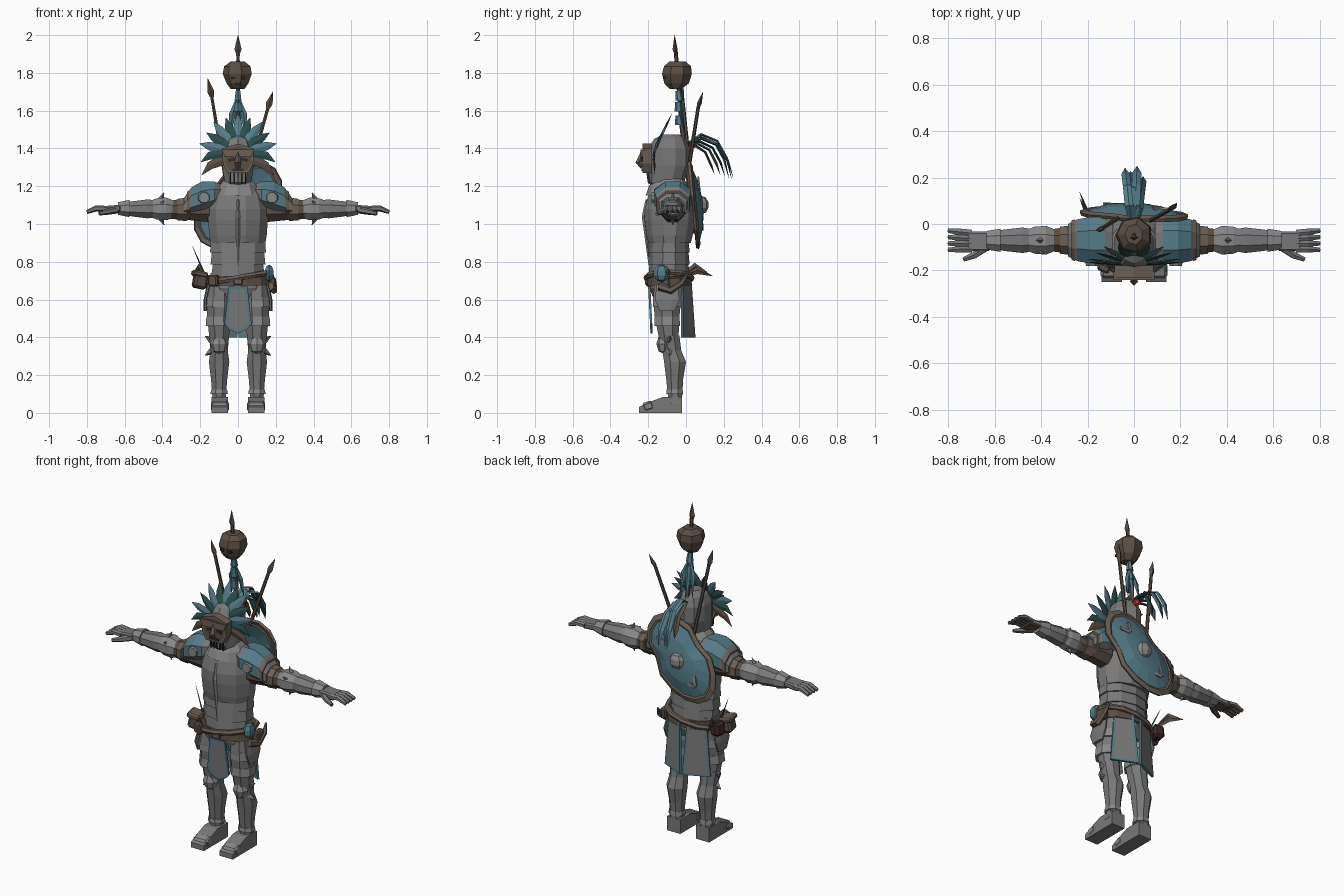
import bpy, bmesh, math
from mathutils import Vector, Matrix, Euler

if "Cube" in bpy.data.objects:
    bpy.data.objects.remove(bpy.data.objects["Cube"])

def mat(name, rgb):
    m = bpy.data.materials.new(name)
    m.diffuse_color = (*rgb, 1)
    m.use_nodes = True
    m.node_tree.nodes["Principled BSDF"].inputs["Base Color"].default_value = m.diffuse_color
    return m

STEEL = mat("steel", (0.19, 0.19, 0.19))
LIGHT = mat("light_steel", (0.25, 0.25, 0.25))
BLUE = mat("blue_cloth", (0.09, 0.20, 0.25))
TEAL = mat("dark_teal", (0.022, 0.075, 0.075))
BROWN = mat("leather", (0.105, 0.076, 0.057))
TAN = mat("worn_wood", (0.15, 0.115, 0.09))
DARK = mat("dark_slot", (0.03, 0.025, 0.025))
MAROON = mat("maroon", (0.05, 0.022, 0.022))
RED = mat("red", (0.6, 0.06, 0.02))
X, Y, Z = Vector((1, 0, 0)), Vector((0, 1, 0)), Vector((0, 0, 1))

def finish(name, bm, *mats):
    bmesh.ops.recalc_face_normals(bm, faces=bm.faces)
    me = bpy.data.meshes.new(name)
    bm.to_mesh(me)
    bm.free()
    for m in mats:
        me.materials.append(m)
    ob = bpy.data.objects.new(name, me)
    bpy.context.collection.objects.link(ob)
    return ob

def sweep(name, pts, radii, m, n=4, side=X, flat=1.0, straight=False):
    """Rings of n points along a path; radius may be a number or a pair."""
    bm = bmesh.new()
    pts = [Vector(p) for p in pts]
    off = math.pi / n if n > 4 else 0
    grow = 1 / math.cos(math.pi / n) if n > 4 else 1
    rings = []
    for i, p in enumerate(pts):
        t = pts[min(i + 1, len(pts) - 1)] - pts[max(i - 1, 0)]
        if straight:
            t = max((X, Y, Z), key=lambda a: abs(a.dot(pts[-1] - pts[0])))
        t = t.normalized()
        u = (side - t * side.dot(t)).normalized()
        v = t.cross(u)
        r = radii[i]
        a, b = r if isinstance(r, tuple) else (r, r * flat)
        rings.append([bm.verts.new(p + u * a * grow * math.cos(off + k * math.tau / n)
                      + v * b * grow * math.sin(off + k * math.tau / n)) for k in range(n)])
    for r, q in zip(rings, rings[1:]):
        for k in range(n):
            bm.faces.new((r[k], r[(k + 1) % n], q[(k + 1) % n], q[k]))
    bm.faces.new(rings[0])
    bm.faces.new(rings[-1])
    return finish(name, bm, m)

def tower(name, rows, m, n=10, x=0):
    """Upright loft; rows are (z, centre y, half width, half depth)."""
    return sweep(name, [(x, r[1], r[0]) for r in rows], [(r[2], r[3]) for r in rows], m, n, X, straight=True)

def limb(name, s, rows, m, n=8):
    """Sideways loft; rows are (x, centre z, half depth, half height)."""
    return sweep(name, [(s * r[0], -0.07, r[1]) for r in rows], [(r[2], r[3]) for r in rows], m, n, Y, straight=True)

def box(name, loc, size, m, rot=(0, 0, 0), bevel=0):
    bm = bmesh.new()
    bmesh.ops.create_cube(bm, size=1)
    bmesh.ops.scale(bm, vec=size, verts=bm.verts)
    if bevel:
        bmesh.ops.bevel(bm, geom=bm.edges[:], offset=bevel, segments=1, affect='EDGES')
    bm.transform(Matrix.Translation(loc) @ Euler(rot).to_matrix().to_4x4())
    return finish(name, bm, m)

def ball(name, loc, scale, m, seg=8, rings=5):
    bm = bmesh.new()
    bmesh.ops.create_uvsphere(bm, u_segments=seg, v_segments=rings, radius=1)
    bm.transform(Matrix.Translation(loc) @ Matrix.Diagonal((*scale, 1)))
    return finish(name, bm, m)

def plate(name, outline, thick, m, loc, rot=(0, 0, 0), border=0, edge=None):
    """Prism from an xz outline, with an optional inset coloured border."""
    bm = bmesh.new()
    f = bm.faces.new([bm.verts.new((u, -thick / 2, v)) for u, v in outline])
    g = bmesh.ops.extrude_face_region(bm, geom=[f])["geom"]
    bmesh.ops.translate(bm, vec=(0, thick, 0), verts=[e for e in g if isinstance(e, bmesh.types.BMVert)])
    if not any(abs(q.normal.y) > 0.9 and q.calc_center_median().y < 0 for q in bm.faces):
        bm.faces.new(list(f.verts))
    bm.normal_update()
    if border:
        caps = [q for q in bm.faces if abs(q.normal.y) > 0.9]
        bmesh.ops.inset_individual(bm, faces=caps, thickness=border, use_even_offset=True)
        for q in bm.faces:
            q.material_index = 0 if q in caps else 1
    bm.transform(Matrix.Translation(loc) @ Euler(rot).to_matrix().to_4x4())
    return finish(name, bm, m, edge or m)

def paint(ob, m, rule):
    ob.data.materials.append(m)
    for p in ob.data.polygons:
        if rule(p.center, p.normal):
            p.material_index = len(ob.data.materials) - 1

# Torso: stacked belly bands, breastplate, gorget
tower("hips", [(.6, -.09, .12, .075), (.66, -.09, .15, .1), (.74, -.09, .145, .1)], STEEL)
for i, z in enumerate((.72, .785, .85)):
    tower("belly_band", [(z, -.09, .142 + .003 * i, .104), (z + .09, -.09, .13 + .006 * i, .096)], STEEL)
tower("breastplate", [(.9, -.087, .145, .112), (.94, -.087, .152, .122), (1.02, -.085, .158, .134),
      (1.08, -.085, .158, .134), (1.15, -.085, .14, .115), (1.2, -.085, .1, .09)], STEEL, 12)
tower("gorget", [(1.15, -.092, .118, .115), (1.2, -.092, .1, .1), (1.24, -.09, .07, .075)], LIGHT)
sweep("chest_ridge", [(0, -.192, .78), (0, -.222, 1.04), (0, -.208, 1.13)], [.006, .012, .006], LIGHT)

# Head: helmet, breathing slots, mask
tower("helmet", [(1.18, -.1, .05, .06), (1.22, -.105, .07, .09), (1.31, -.09, .084, .105),
      (1.4, -.09, .084, .105), (1.45, -.085, .064, .08), (1.475, -.08, .03, .04)], STEEL)
for k in range(-2, 3):
    box("visor_slot", (k * .02, -.2, 1.245), (.007, .012, .06), DARK, (.15, 0, 0))
plate("mask", [(-.085, 1.4), (-.08, 1.32), (-.055, 1.27), (.055, 1.27), (.08, 1.32), (.085, 1.4), (0, 1.425)],
      .05, BROWN, (0, -.205, 0), border=.012, edge=TAN)
plate("mask_brow", [(-.088, 1.395), (-.07, 1.355), (.07, 1.355), (.088, 1.395)], .035, TAN, (0, -.223, 0))
sweep("mask_nose", [(0, -.23, 1.38), (0, -.25, 1.325), (0, -.23, 1.3)], [.01, .017, .012], TAN)
for s in (-1, 1):
    box("mask_eye", (s * .035, -.232, 1.34), (.034, .008, .016), DARK, (0, s * .25, 0))
box("mask_mouth", (0, -.232, 1.288), (.06, .008, .013), DARK)

# Feather crown, alternating colours, brown at the lowest ends
for k in range(-6, 7):
    a = math.radians(k * 19)
    d = Vector((math.sin(a), .48 * max(math.cos(a), .1), math.cos(a)))
    m = BROWN if abs(k) == 6 else (BLUE if k % 2 == 0 else TEAL)
    o, L = Vector((0, -.175, 1.375)), .19 if k % 2 == 0 else .178
    sweep("crown_feather", [o + d * .05, o + d * L * .55, o + d * L * .85, o + d * (L + .02) - Z * (.03 if abs(k) > 4 else 0)],
          [.012, .027, .021, .001], m, 4, Vector((math.cos(a), 0, -math.sin(a))), .25)

# Hanging plume behind the head
for k, (x, c, w) in enumerate([(-.03, 1, .018), (-.012, .94, .02), (.01, 1.03, .02), (.03, .85, .018), (0, .75, .02), (-.02, .62, .018)]):
    m = BROWN if k == 5 else (TEAL if k == 3 else BLUE)
    sweep("plume_feather", [(x * .4, .01, 1.43), (x * .7, .08 * c, 1.475 - .012 * k), (x, .165 * c, 1.44 - .012 * k),
          (x * 1.2, .215 * c, 1.35 - .008 * k), (x * 1.3, .242 * c, 1.235 + .006 * k)], [.01, .019, w, w, .001], m, 4, X, .35)
ball("plume_knot", (.01, .035, 1.42), (.022, .022, .02), RED, 6, 4)

# Tall staff with trophy head, and two spears
sweep("staff", [(0, -.055, 1.92), (0, -.02, 1.5), (0, .05, .95)], [.009, .011, .011], BROWN, 6)
sweep("staff_tip", [(0, -.052, 1.87), (0, -.055, 1.9), (0, -.058, 1.925), (0, -.06, 2)], [.008, .01, .019, .001], BROWN, 4, X, .7)
tower("trophy_head", [(1.715, -.055, .035, .03), (1.745, -.05, .055, .06), (1.795, -.048, .073, .073),
      (1.835, -.045, .066, .066), (1.86, -.045, .035, .04)], BROWN, 7)
for s in (-1, 1):
    box("trophy_eye", (s * .025, -.113, 1.775), (.022, .014, .014), DARK)
box("trophy_mouth", (0, -.108, 1.745), (.03, .014, .008), DARK)
for z, r in ((1.68, .018), (1.62, .022), (1.55, .02)):
    tower("staff_wrap", [(z - .025, -.035, r, r), (z + .025, -.04, r * .7, r * .7)], BLUE, 6)
for k in range(3):
    x = (k - 1) * .03
    sweep("staff_feather", [(0, -.035, 1.67), (x, -.02, 1.58), (x * 1.4, 0, 1.46)], [.008, .018, .001], BLUE, 4, X, .35)
for tip, mid, end in (((-.16, -.03, 1.77), (-.14, -.02, 1.68), (-.06, .03, 1.2)), ((.185, .09, 1.7), (.16, .065, 1.62), (.07, .015, 1.3))):
    tip, mid, end = map(Vector, (tip, mid, end))
    sweep("spear_shaft", [end, mid], [.009, .008], BROWN, 6)
    sweep("spear_head", [mid - (tip - mid) * .1, mid + (tip - mid) * .25, tip], [.01, .018, .001], BROWN, 4, X, .7)

# Domed back shield, painted face, pale rim, boss and emblem
bm = bmesh.new()
N, rings = 16, []
for f in (1, .9, .86, .5, .0001):
    ring = []
    for k in range(N):
        t = k * math.tau / N
        q = .84 if k in (4, 13) else 1
        u, v = .275 * f * q * math.cos(t), .185 * f * q * math.sin(t)
        x, z = (u - v) * .7071, (u + v) * .7071
        ring.append(bm.verts.new((x, .085 - .055 * f * f + (.008 if f > .88 else 0) - z * .1, z + 1.1)))
    rings.append(ring)
for i in range(4):
    for k in range(N):
        f = bm.faces.new((rings[i][k], rings[i][(k + 1) % N], rings[i + 1][(k + 1) % N], rings[i + 1][k]))
        f.material_index = 1 if i < 2 else 0
bmesh.ops.remove_doubles(bm, verts=bm.verts, dist=.0005)
shield = finish("back_shield", bm, BLUE, TAN)
sol = shield.modifiers.new("thickness", 'SOLIDIFY')
sol.thickness, sol.offset = .016, 0
ball("shield_boss", (0, .085, 1.1), (.048, .035, .048), LIGHT)
for s in (-1, 1):
    for a in (-.6, .6):
        box("shield_emblem", (s * .105 + a * .025, .077 - s * .009, 1.1 + s * .105 - a * .025), (.016, .009, .06), LIGHT, (.1, .785 + a, 0))

for s in (-1, 1):
    # Shoulder armour: blue upper faces between steel edges
    pad = limb("shoulder_pad", s, [(.09, 1.165, .075, .045), (.125, 1.155, .1, .07), (.19, 1.14, .1, .085),
               (.245, 1.12, .09, .075), (.285, 1.09, .07, .05)], STEEL)
    paint(pad, BLUE, lambda c, n: .12 < abs(c.x) < .26 and c.z > 1.12 and abs(n.x) < .9)
    limb("shoulder_trim", s, [(.255, 1.105, .09, .075), (.27, 1.1, .085, .07)], TAN)
    sweep("shoulder_disc", [(s * .18, -.155, 1.14), (s * .18, -.182, 1.14)], [.034, .026], LIGHT, 8, X)
    # Arm
    limb("upper_arm", s, [(.15, 1.08, .065, .07), (.25, 1.08, .062, .06), (.36, 1.075, .047, .048)], BROWN)
    limb("arm_band", s, [(.27, 1.078, .064, .062), (.32, 1.076, .058, .057)], TAN)
    limb("elbow_cop", s, [(.345, 1.078, .048, .048), (.38, 1.08, .062, .06), (.43, 1.08, .058, .056), (.46, 1.08, .045, .045)], LIGHT)
    for dy, dz in ((0, 1), (0, -1), (-.75, .5), (.6, -.3)):
        sweep("elbow_spike", [(s * .41, -.07 + dy * .05, 1.08 + dz * .045), (s * .392, -.07 + dy * .08, 1.08 + dz * .085)], [.018, .002], STEEL)
    limb("vambrace", s, [(.43, 1.08, .046, .045), (.48, 1.08, .055, .05), (.56, 1.08, .046, .04), (.6, 1.082, .038, .034)], STEEL)
    limb("wrist_cuff", s, [(.575, 1.082, .05, .046), (.635, 1.082, .04, .033)], LIGHT)
    # Gauntlet: steel on top, leather on the palm side
    hand = [box("hand", (s * .67, -.075, 1.08), (.1, .085, .036), STEEL, (0, s * .08, 0), .008)]
    for k in range(4):
        y = -.108 + k * .023
        hand.append(sweep("finger", [(s * .7, y, 1.08), (s * .75, y * 1.08 + .008, 1.083), (s * .8, y * 1.2 + .018, 1.063)], [.014, .014, .009], STEEL, 6, Y))
    hand.append(sweep("thumb", [(s * .64, -.1, 1.075), (s * .69, -.135, 1.065), (s * .735, -.153, 1.055)], [.017, .014, .009], STEEL, 6, Y))
    for h in hand:
        paint(h, BROWN, lambda c, n: n.z < -.3 or abs(n.x) > .9)
    # Leg
    x = s * .1
    tower("thigh", [(.7, -.09, .06, .075), (.6, -.1, .07, .075), (.5, -.1, .062, .064), (.38, -.09, .05, .05)], STEEL, 8, x)
    for z, w in ((.56, .076), (.46, .068)):
        tower("thigh_band", [(z, -.1, w, w), (z + .05, -.1, w - .004, w - .002)], LIGHT, 8, x + s * .003)
    sweep("hip_tasset", [(s * .155, -.1, .68), (s * .172, -.1, .6), (s * .172, -.1, .54)], [(.055, .01), (.065, .01), (.04, .01)], STEEL, 8, Y, straight=True)
    tower("greave", [(.41, -.085, .053, .05), (.33, -.075, .046, .05), (.27, -.058, .054, .058), (.18, -.06, .043, .045),
          (.09, -.058, .036, .038), (.05, -.06, .042, .04)], STEEL, 8, x)
    ball("knee_cop", (x, -.115, .365), (.048, .042, .055), LIGHT, 8, 4)
    for z in (.385, .325):
        sweep("knee_spike", [(s * .14, -.09, z), (s * .174, -.085, z + .022 if z > .35 else z - .02)], [.02, .002], STEEL)
    tower("ankle_ring", [(.1, -.06, .046, .045), (.125, -.06, .042, .042)], LIGHT, 8, x)
    # Boot
    plate("boot", [(-.25, 0), (-.25, .03), (-.2, .055), (-.12, .085), (-.02, .085), (-.02, 0)], .088, STEEL, (x - s * .004, 0, 0), (0, 0, math.pi / 2))
    box("boot_toe_plate", (x - s * .004, -.2, .035), (.096, .06, .05), LIGHT, (.3, 0, 0), .012)
    # Split rear skirt
    plate("rear_skirt", [(-.055, .32), (.055, .32), (.08, 0), (-.08, 0)], .012, STEEL, (s * .078, .012, .4), (.04, 0, -s * .42), .014, BLUE)

# Front tabard, belts and hip gear
plate("front_tabard", [(-.05, .25), (.05, .25), (.072, .05), (.045, .02), (0, 0), (-.045, .02), (-.072, .05)], .012, STEEL,
      (0, -.182, .42), (.05, 0, 0), .014, BLUE)
tower("belt", [(.675, -.09, .168, .115), (.725, -.09, .162, .112)], BROWN, 12)
loop = [(.172 * math.cos(t), -.09 + .12 * math.sin(t), .715 + .03 * math.cos(t)) for t in [k * math.tau / 12 for k in range(13)]]
sweep("slung_belt", loop, [.014] * 13, TAN, 6, Z)
box("buckle", (0, -.208, .7), (.05, .02, .045), TAN, (0, 0, 0), .006)
box("pouch", (-.2, -.11, .7), (.07, .085, .085), BROWN, (0, .2, .2), .012)
box("pouch_flap", (-.203, -.112, .735), (.076, .092, .03), TAN, (0, .2, .2), .008)
box("red_pouch", (-.19, -.03, .7), (.065, .07, .08), MAROON, (0, .1, -.2), .014)
box("small_pouch", (-.13, -.19, .7), (.055, .035, .06), BROWN, (0, 0, -.4), .008)
ball("blue_pouch", (.165, -.13, .74), (.028, .045, .045), BLUE, 6, 5)
box("side_pouch", (.178, -.06, .69), (.04, .07, .06), BROWN, (0, 0, .1), .008)
sweep("hip_horn", [(.17, -.14, .67), (.19, -.08, .65), (.19, -.02, .69), (.18, .01, .74)], [.02, .018, .013, .004], TAN, 6)
sweep("thin_dart", [(-.18, -.08, .74), (-.24, -.06, .88)], [.006, .001], BROWN)
for dz, e in ((0, 1), (.02, .8)):
    sweep("hip_feather", [(-.18, -.01, .73), (-.205, .06 * e, .755 + dz), (-.235, .14 * e, .725 + dz)], [.012, .02, .001], BROWN, 4, Z, .4)
